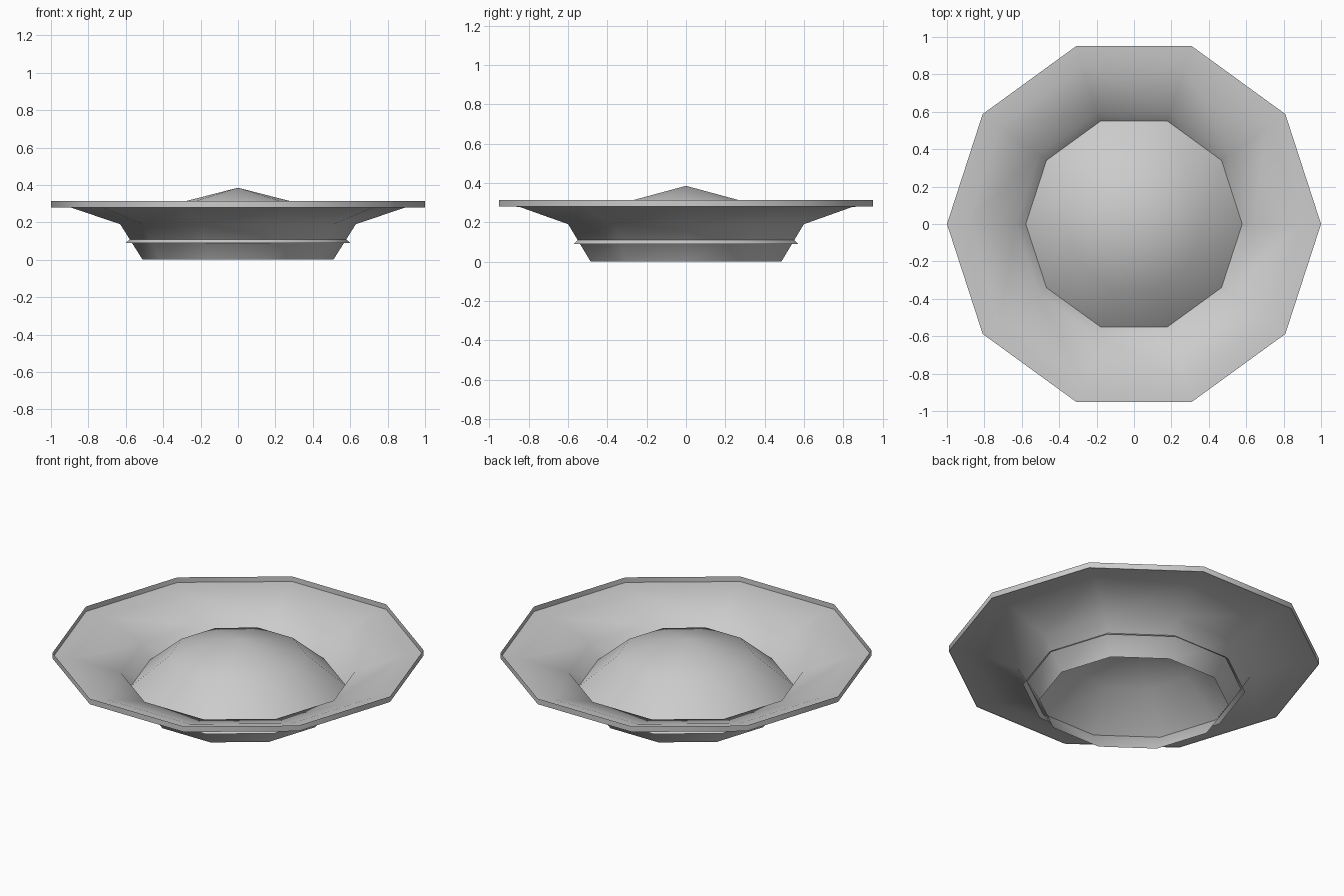
import bpy
import bmesh
from math import cos, sin, tau

cube = bpy.data.objects.get("Cube")
if cube:
    bpy.data.objects.remove(cube, do_unlink=True)

SIDES = 10

grey = bpy.data.materials.new("light_grey")
grey.use_nodes = True
grey.diffuse_color = (0.6, 0.6, 0.6, 1)
grey.node_tree.nodes["Principled BSDF"].inputs["Base Color"].default_value = grey.diffuse_color


def lathe(name, profile):
    """Turn (radius, height) points into a smooth ten-sided open shell."""
    bm = bmesh.new()
    rings = []
    for r, z in profile:
        if r == 0:
            rings.append([bm.verts.new((0, 0, z))] * SIDES)
        else:
            rings.append([bm.verts.new((r * cos(tau * i / SIDES), r * sin(tau * i / SIDES), z))
                          for i in range(SIDES)])
    for inner, outer in zip(rings, rings[1:]):
        for i in range(SIDES):
            j = (i + 1) % SIDES
            corners = [inner[i], outer[i], outer[j], inner[j]]
            bm.faces.new(list(dict.fromkeys(corners))).smooth = True
    mesh = bpy.data.meshes.new(name)
    bm.to_mesh(mesh)
    bm.free()
    mesh.materials.append(grey)
    obj = bpy.data.objects.new(name, mesh)
    bpy.context.collection.objects.link(obj)
    return obj


# Flared dish, open at the bottom
lathe("dish", [(0.51, 0), (0.63, 0.19), (0.89, 0.278), (1, 0.283)])

# Upright band around the edge
lathe("rim_band", [(1, 0.313), (1, 0.28)])

# Shallow dome whose edge pokes out through the dish wall
lathe("centre_dome", [(0, 0.385), (0.37, 0.29), (0.6, 0.09)])
